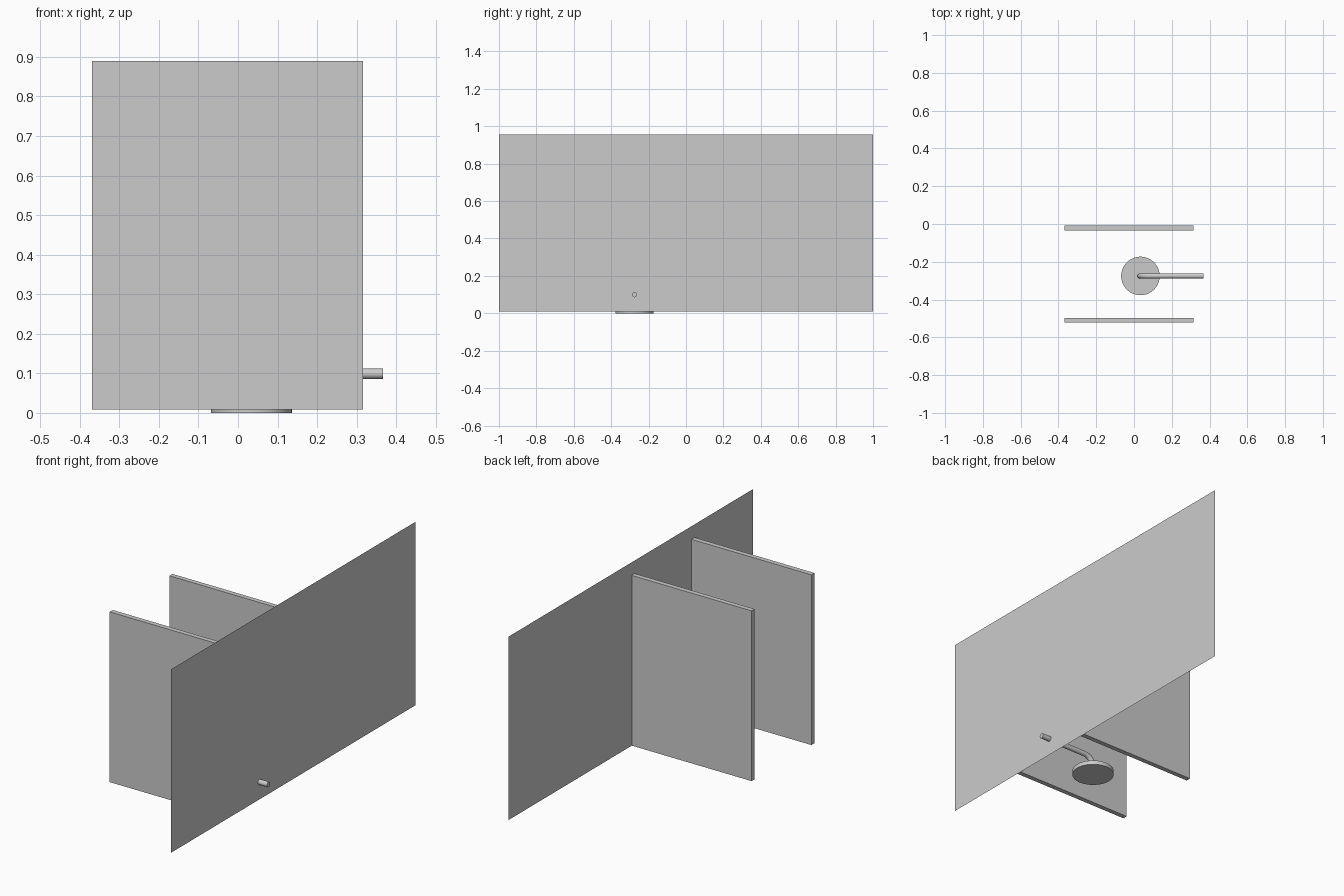
import bpy
import math

cube = bpy.data.objects.get("Cube")
if cube:
    bpy.data.objects.remove(cube, do_unlink=True)

# Single plain material
grey = bpy.data.materials.new("light_grey")
grey.use_nodes = True
COLOUR = (0.6, 0.6, 0.6, 1)
grey.diffuse_color = COLOUR
grey.node_tree.nodes["Principled BSDF"].inputs["Base Color"].default_value = COLOUR

WALL_X, BOTTOM = 0.316, 0.009
PIPE_Y, PIPE_Z, PIPE_R = -0.275, 0.099, 0.0135


def finish(name):
    obj = bpy.context.object
    obj.name = name
    obj.data.name = name
    obj.data.materials.clear()
    obj.data.materials.append(grey)
    return obj


def smooth():
    bpy.ops.object.shade_smooth_by_angle(angle=math.radians(40))


def board(name, x0, x1, y0, y1, z0, z1):
    bpy.ops.mesh.primitive_cube_add(
        size=1, location=((x0 + x1) / 2, (y0 + y1) / 2, (z0 + z1) / 2))
    bpy.context.object.scale = (x1 - x0, y1 - y0, z1 - z0)
    bpy.ops.object.transform_apply(location=False, rotation=False, scale=True)
    return finish(name)


# Large sheet wall, without thickness
WALL_TOP = 0.957
bpy.ops.mesh.primitive_plane_add(
    size=1, location=(WALL_X, 0, (BOTTOM + WALL_TOP) / 2),
    rotation=(0, math.pi / 2, 0))
bpy.context.object.scale = (WALL_TOP - BOTTOM, 2, 1)
bpy.ops.object.transform_apply(location=False, rotation=True, scale=True)
finish("wall_panel")

# Two upright partitions meeting the wall
for name, y in (("rear_partition", -0.021), ("front_partition", -0.509)):
    board(name, -0.369, WALL_X, y - 0.0125, y + 0.0125, BOTTOM, 0.889)

# Round head at the bottom
bpy.ops.mesh.primitive_cylinder_add(
    vertices=64, radius=0.102, depth=0.022, location=(0.034, PIPE_Y, 0.011))
finish("round_head")
smooth()

# Pipe through the wall, bending down into the head
BEND, LEG_X = 0.06, 0.032
path = [(LEG_X, PIPE_Y, 0.018)]
for i in range(13):
    a = math.pi - i / 12 * math.pi / 2
    path.append((LEG_X + BEND + BEND * math.cos(a), PIPE_Y,
                 PIPE_Z - BEND + BEND * math.sin(a)))
path.append((0.367, PIPE_Y, PIPE_Z))

curve = bpy.data.curves.new("pipe", "CURVE")
curve.dimensions = "3D"
curve.bevel_depth = PIPE_R
curve.bevel_resolution = 6
curve.use_fill_caps = True
spline = curve.splines.new("POLY")
spline.points.add(len(path) - 1)
for point, co in zip(spline.points, path):
    point.co = (*co, 1)
pipe = bpy.data.objects.new("pipe", curve)
bpy.context.collection.objects.link(pipe)
bpy.ops.object.select_all(action="DESELECT")
pipe.select_set(True)
bpy.context.view_layer.objects.active = pipe
bpy.ops.object.convert(target="MESH")
finish("pipe")
smooth()
